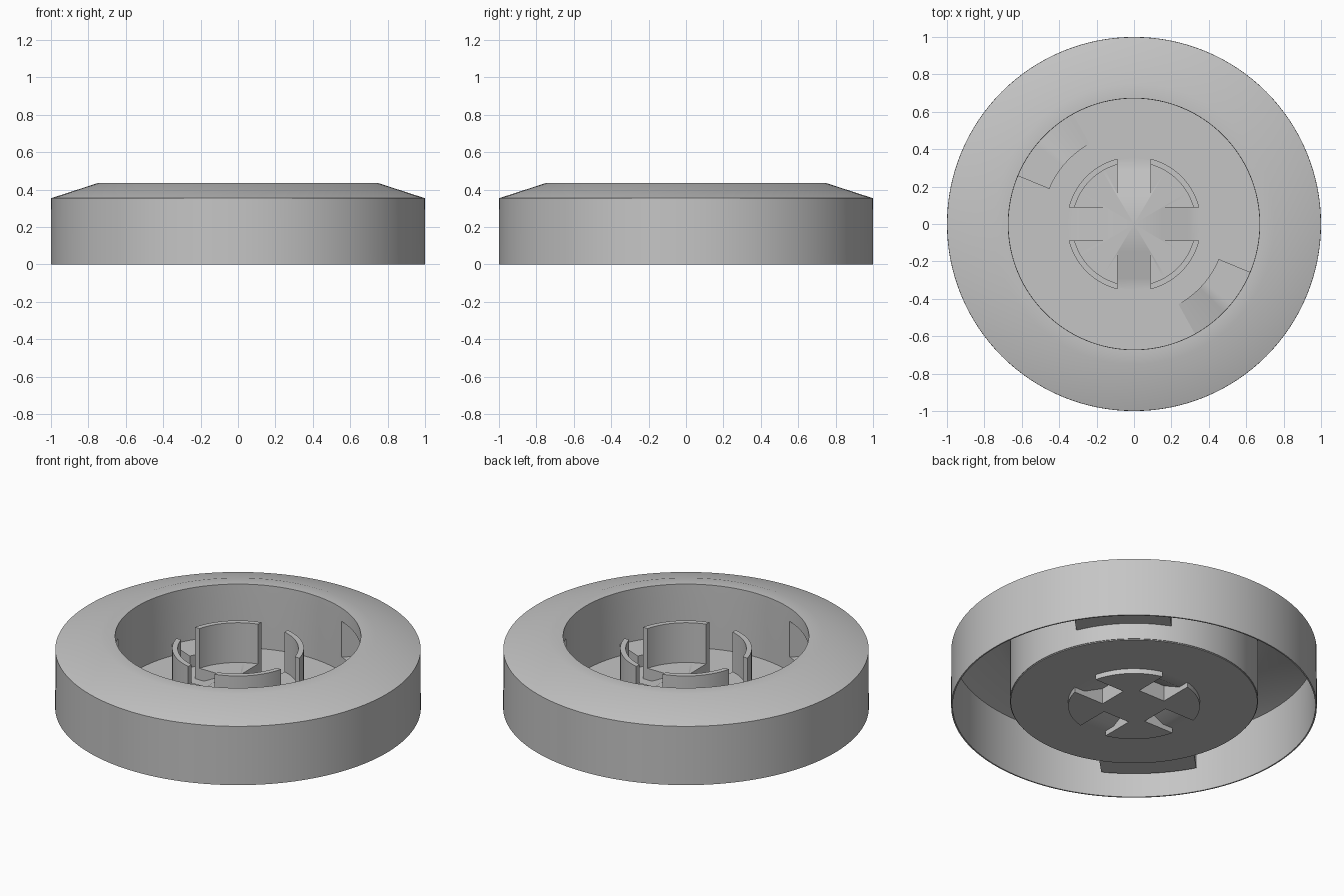
import bpy, bmesh
from math import sin, cos, pi, radians, atan2, asin, sqrt
from mathutils import Matrix

if "Cube" in bpy.data.objects:
    bpy.data.objects.remove(bpy.data.objects["Cube"])

grey = bpy.data.materials.new("light_grey")
grey.use_nodes = True
grey.diffuse_color = (0.56, 0.56, 0.56, 1)
grey.node_tree.nodes["Principled BSDF"].inputs["Base Color"].default_value = (0.56, 0.56, 0.56, 1)

SEGMENTS = 128
WELL = 0.675      # radius of the central well
SHEET = 0.008     # thickness of the thin walls


def make(name, bm):
    bmesh.ops.remove_doubles(bm, verts=bm.verts[:], dist=1e-5)
    bmesh.ops.recalc_face_normals(bm, faces=bm.faces[:])
    mesh = bpy.data.meshes.new(name)
    bm.to_mesh(mesh)
    bm.free()
    mesh.materials.append(grey)
    obj = bpy.data.objects.new(name, mesh)
    bpy.context.collection.objects.link(obj)
    return obj


def modify(obj, kind, **settings):
    mod = obj.modifiers.new(kind.title(), kind)
    for key, value in settings.items():
        setattr(mod, key, value)
    bpy.context.view_layer.objects.active = obj
    bpy.ops.object.modifier_apply(modifier=mod.name)


def smooth(obj):
    bpy.ops.object.select_all(action='DESELECT')
    obj.select_set(True)
    bpy.context.view_layer.objects.active = obj
    bpy.ops.object.shade_smooth_by_angle(angle=radians(30))


def lathe(profile, closed):
    """Revolve (radius, height) points about z."""
    bm = bmesh.new()
    rings = []
    for i in range(SEGMENTS):
        a = 2 * pi * i / SEGMENTS
        rings.append([bm.verts.new((r * cos(a), r * sin(a), z)) for r, z in profile])
    count = len(profile)
    for i in range(SEGMENTS):
        a, b = rings[i], rings[(i + 1) % SEGMENTS]
        for j in range(count if closed else count - 1):
            k = (j + 1) % count
            if profile[j][0] == 0 and profile[k][0] == 0:
                continue
            bm.faces.new((a[j], b[j], b[k], a[k]))
    return bm


def prism(profile, half_width, angle):
    """Extrude an (x, z) outline across y, then turn it about z."""
    bm = bmesh.new()
    face = bm.faces.new([bm.verts.new((x, -half_width, z)) for x, z in profile])
    moved = bmesh.ops.extrude_face_region(bm, geom=[face])["geom"]
    bmesh.ops.translate(bm, vec=(0, 2 * half_width, 0),
                        verts=[v for v in moved if isinstance(v, bmesh.types.BMVert)])
    bm.transform(Matrix.Rotation(angle, 4, 'Z'))
    return bm


# Outer skirt, sloped lid and well wall, with two windows in the well wall
bm = lathe([(0.996, 0), (0.996, 0.352), (0.75, 0.431), (WELL, 0.431),
            (WELL, 0.355), (WELL, 0.14), (WELL, 0.035)], False)
window = []
for f in bm.faces:
    c = f.calc_center_median()
    turn = atan2(c.y, c.x) % pi
    if c.xy.length < 0.7 and 0.14 < c.z < 0.35 and pi / 8 < turn < 3 * pi / 8:
        window.append(f)
bmesh.ops.delete(bm, geom=window, context='FACES')
shell = make("outer_shell", bm)
modify(shell, 'SOLIDIFY', thickness=SHEET, offset=0)
smooth(shell)

# Well floor
smooth(make("well_floor", lathe([(0.35, 0.03), (WELL, 0.03), (WELL, 0.05), (0.35, 0.05)], True)))

# Hub with a tall rim, split by four slots that each hold a sloped tab
hub = make("hub", lathe([(0, 0), (0.36, 0), (0.36, 0.36), (0.33, 0.36),
                         (0.33, 0.12), (0, 0.12)], False))
above = [(0.15, 0.6), (0.15, 0.12), (0.29, 0.05), (0.45, 0.05), (0.45, 0.6)]
below = [(0.15, -0.1), (0.15, 0.095), (0.28, 0.03), (0.45, 0.03), (0.45, -0.1)]
for quarter in range(4):
    for outline in (above, below):
        cutter = make("slot_cutter", prism(outline, 0.088, quarter * pi / 2))
        cutter.hide_render = True
        modify(hub, 'BOOLEAN', object=cutter, operation='DIFFERENCE', solver='EXACT')
        bpy.data.objects.remove(cutter)
smooth(hub)


def arc(radius, half_width, steps=16):
    half = asin(half_width / radius)
    return [(radius * cos(t), radius * sin(t))
            for t in (half * (2 * i / steps - 1) for i in range(steps + 1))]


# Pockets behind the windows, reaching out to the skirt
for side in range(2):
    bm = bmesh.new()
    outer = arc(0.965, WELL * sin(pi / 8))
    inner = arc(WELL, WELL * sin(pi / 8))
    path = [inner[0]] + outer + [inner[-1]]
    layers = []
    for z in (0.136, 0.355):
        walls = [bm.verts.new((x, y, z)) for x, y in path]
        lip = [bm.verts.new((x, y, z)) for x, y in reversed(inner[1:-1])]
        bm.faces.new(walls + lip)
        layers.append(walls)
    low, high = layers
    for i in range(len(path) - 1):
        bm.faces.new((low[i], low[i + 1], high[i + 1], high[i]))
    bm.transform(Matrix.Rotation(pi / 4 + side * pi, 4, 'Z'))
    pocket = make("pocket_" + "ab"[side], bm)
    modify(pocket, 'SOLIDIFY', thickness=SHEET, offset=0)
    smooth(pocket)

# Curved ramps on the well floor, rising to a sheer end
for side in range(2):
    bm = bmesh.new()
    rows = []
    steps = 16
    for i in range(steps + 1):
        t = i / steps
        a = radians(-61 + 38.5 * t) + side * pi
        top = 0.05 + 0.07 * min(1, t / 0.5)
        rows.append([bm.verts.new((r * cos(a), r * sin(a), z))
                     for r, z in ((0.49, 0.045), (WELL, 0.045), (WELL, top), (0.49, top))])
    for p, q in zip(rows, rows[1:]):
        for j in range(4):
            k = (j + 1) % 4
            bm.faces.new((p[j], p[k], q[k], q[j]))
    bm.faces.new(rows[0])
    bm.faces.new(rows[-1])
    smooth(make("floor_ramp_" + "ab"[side], bm))
